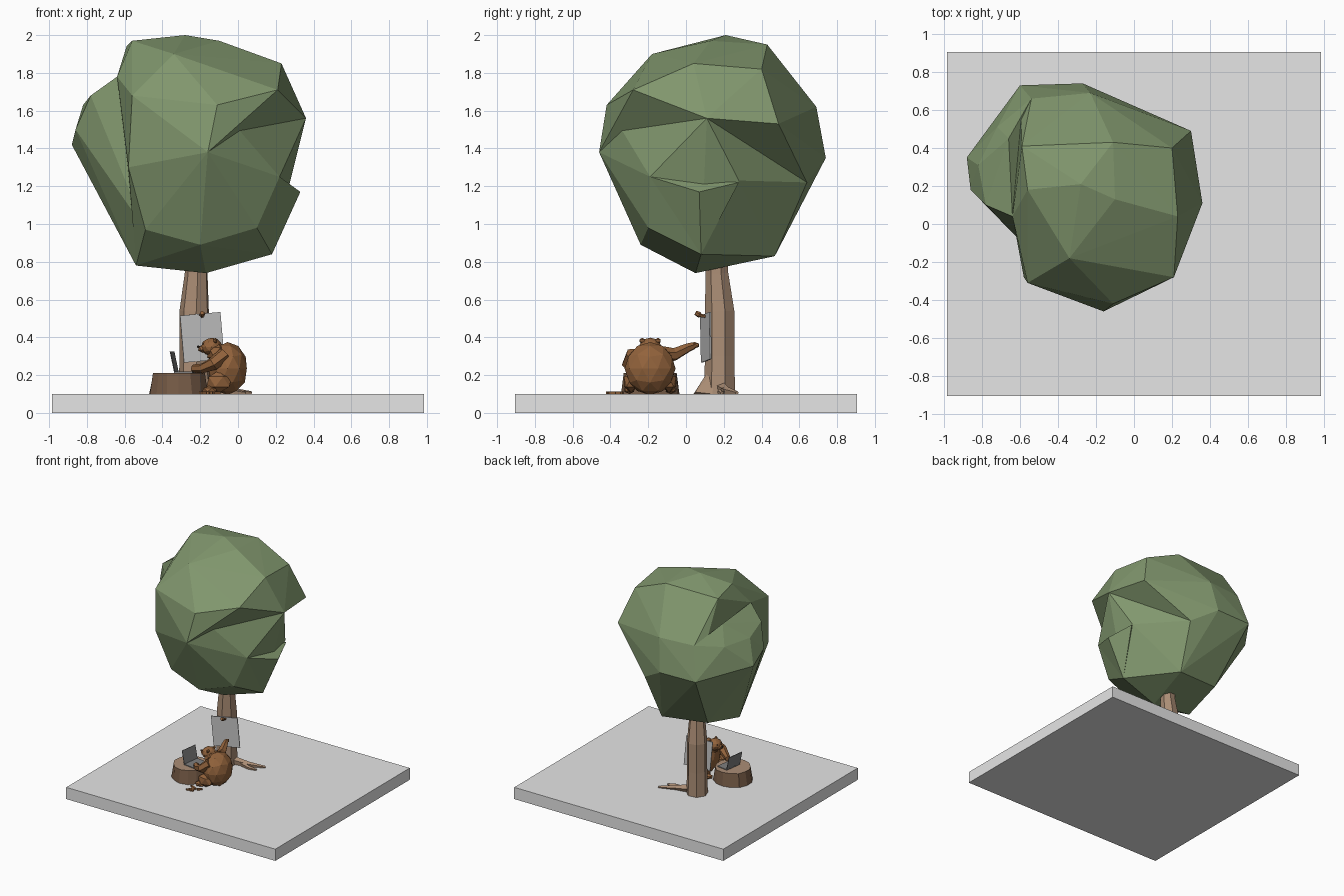
import bpy, bmesh, math, random
from mathutils import Vector, Matrix

random.seed(4)
cube = bpy.data.objects.get("Cube")
if cube:
    bpy.data.objects.remove(cube, do_unlink=True)


def material(name, r, g, b):
    m = bpy.data.materials.new(name)
    m.use_nodes = True
    m.diffuse_color = (r, g, b, 1)
    m.node_tree.nodes["Principled BSDF"].inputs["Base Color"].default_value = (r, g, b, 1)
    return m


GREY = material("pale grey ground", .79, .79, .79)
GREEN = material("leaf green", .22, .31, .155)
TAN = material("light wood", .41, .27, .18)
BARK = material("dark bark", .19, .11, .065)
FUR = material("brown fur", .29, .125, .045)
BOARD = material("sign grey", .55, .55, .55)
METAL = material("dark metal", .21, .21, .21)
NOSE = material("dark nose", .03, .02, .015)


def finish(name, bm, *mats):
    bmesh.ops.recalc_face_normals(bm, faces=bm.faces)
    mesh = bpy.data.meshes.new(name)
    bm.to_mesh(mesh)
    bm.free()
    ob = bpy.data.objects.new(name, mesh)
    for m in mats:
        mesh.materials.append(m)
    bpy.context.collection.objects.link(ob)


def hull(name, points, mat):
    bm = bmesh.new()
    for p in points:
        bm.verts.new(p)
    bmesh.ops.convex_hull(bm, input=bm.verts)
    bmesh.ops.delete(bm, geom=[v for v in bm.verts if not v.link_faces], context='VERTS')
    finish(name, bm, mat)


def box(name, loc, size, mat, rot=Matrix()):
    bm = bmesh.new()
    bmesh.ops.create_cube(bm, size=1, matrix=Matrix.Translation(loc) @ rot @ Matrix.Diagonal((*size, 1)))
    finish(name, bm, mat)


def ball(name, loc, radii, mat, detail=1):
    bm = bmesh.new()
    bmesh.ops.create_icosphere(bm, subdivisions=detail, radius=1,
                               matrix=Matrix.Translation(loc) @ Matrix.Diagonal((*radii, 1)))
    finish(name, bm, mat)


def limb(name, path, radii, mat, sides=6):
    """Faceted tube along a path with a radius at each point."""
    bm = bmesh.new()
    pts = [Vector(p) for p in path]
    ref = (pts[-1] - pts[0]).orthogonal()
    rings = []
    for i, p in enumerate(pts):
        d = (pts[min(i + 1, len(pts) - 1)] - pts[max(i - 1, 0)]).normalized()
        u = (ref - ref.project(d)).normalized()
        w = d.cross(u)
        rings.append([bm.verts.new(p + radii[i] * (u * math.cos(t) + w * math.sin(t)))
                      for t in (math.tau * (k + .5) / sides for k in range(sides))])
    for a, b in zip(rings, rings[1:]):
        for k in range(sides):
            n = (k + 1) % sides
            bm.faces.new((a[k], a[n], b[n], b[k]))
    bm.faces.new(rings[0])
    bm.faces.new(rings[-1])
    finish(name, bm, mat)


# Ground slab
box("ground_slab", (0, 0, .05), (1.97, 1.81, .1), GREY)

# Tree crown: upper and lower masses share a middle band, plus two lumps
top = [(-.28, .21, 2), (-.56, .18, 1.97), (-.59, .41, 1.94), (-.11, .43, 1.95), (-.1, .13, 1.97),
       (.23, .04, 1.85), (.2, .4, 1.82), (-.64, .04, 1.78), (-.34, -.18, 1.9), (.3, .49, 1.53),
       (.21, -.28, 1.71), (-.54, .66, 1.62), (-.23, .69, 1.62)]
middle = [(-.11, -.42, 1.63), (.36, .11, 1.56), (-.16, -.46, 1.38), (-.56, -.31, 1.68),
          (-.58, -.28, 1.3), (-.6, .73, 1.35), (-.27, .74, 1.35), (-.06, .64, 1.22)]
bottom = [(.22, -.19, 1.25), (.25, .28, 1.23), (.18, .08, .84), (-.17, .05, .74), (-.54, .05, .78),
          (-.49, -.2, .97), (-.2, -.24, .89), (.1, -.2, .98), (-.1, .47, .83), (-.5, .42, .86)]
hull("crown_upper", top + middle, GREEN)
hull("crown_lower", middle + bottom, GREEN)
hull("crown_side_lump", [
    (-.88, .35, 1.42), (-.86, .18, 1.5), (-.78, .1, 1.68), (-.82, .31, 1.63), (-.72, .51, 1.6),
    (-.7, .12, 1.2), (-.64, .04, 1.78), (-.66, .45, 1.76), (-.6, .73, 1.35), (-.54, .66, 1.62),
    (-.54, .05, .78), (-.5, .42, .86), (-.49, -.2, .97)], GREEN)
hull("crown_low_lump", [
    (.33, .07, 1.17), (.22, -.19, 1.25), (.26, .28, 1.22), (.18, .08, .84), (-.1, .1, 1.2)], GREEN)

# Trunk and roots
limb("trunk", [(-.23, .18, .1), (-.23, .18, .3), (-.23, .18, .54), (-.22, .165, .74), (-.22, .16, .95)],
     [.085, .08, .08, .062, .06], TAN, 7)
hull("front_root", [(-.27, .13, .1), (-.15, .14, .1), (-.2, .04, .1), (-.18, .05, .11),
                    (-.21, .11, .21), (-.18, .15, .22)], TAN)
limb("side_root", [(-.18, .19, .13), (-.05, .22, .115), (.07, .27, .105)], [.035, .022, .01], TAN, 5)
limb("side_root_fork", [(-.1, .2, .115), (-.02, .18, .11), (.04, .19, .105)], [.022, .016, .008], TAN, 5)

# Sign pinned on the trunk
tilt = Matrix.Rotation(math.radians(13), 4, 'Z') @ Matrix.Rotation(math.radians(-5), 4, 'Y')
box("sign_board", (-.19, .105, .4), (.22, .008, .25), BOARD, tilt)
limb("sign_peg", [(-.19, .14, .505), (-.19, .08, .515), (-.19, .07, .52), (-.19, .05, .53)],
     [.008, .009, .016, .012], FUR)

# Stump: tapered drum with a pale cut top
bm = bmesh.new()
bmesh.ops.create_cone(bm, cap_ends=True, segments=14, radius1=.155, radius2=.14, depth=.11,
                      matrix=Matrix.Translation((-.315, -.185, .155)))
for v in bm.verts:
    v.co.x += random.uniform(-.006, .006)
    v.co.y += random.uniform(-.006, .006)
bm.normal_update()
for f in bm.faces:
    f.material_index = int(f.normal.z > .9)
finish("stump", bm, BARK, TAN)

# Laptop on the stump
turn = Matrix.Rotation(math.radians(-8), 4, 'Z')
box("laptop_base", (-.28, -.175, .215), (.1, .15, .006), METAL, turn)
box("laptop_screen", (-.338, -.168, .272), (.004, .15, .11), METAL,
    turn @ Matrix.Rotation(math.radians(-12), 4, 'Y'))

# Seated animal: body, head and face
Y = -.19
ball("body", (-.055, Y, .235), (.107, .135, .14), FUR, 2)
ball("neck", (-.11, Y, .32), (.06, .085, .06), FUR)
ball("head", (-.14, Y, .35), (.056, .06, .048), FUR, 2)
ball("muzzle", (-.185, Y, .34), (.03, .03, .023), FUR)
ball("nose", (-.21, Y, .35), (.009, .012, .008), NOSE)
for side, s in (("left", -1), ("right", 1)):
    ball(side + "_ear", (-.12, Y + s * .042, .382), (.012, .016, .016), FUR)
    ball(side + "_eye", (-.184, Y + s * .028, .365), (.005, .005, .005), NOSE)
    ball(side + "_thigh", (-.1, Y + s * .1, .165), (.075, .045, .06), FUR)
    ball(side + "_foot", (-.15, Y + s * .11, .122), (.045, .03, .022), FUR)

# Typing arm and pointing arm
limb("typing_arm", [(-.07, -.28, .31), (-.13, -.305, .26), (-.19, -.27, .235), (-.235, -.23, .235)],
     [.04, .036, .026, .022], FUR)
limb("pointing_arm", [(-.09, -.13, .31), (-.11, -.06, .31), (-.13, .01, .345), (-.14, .04, .355)],
     [.045, .035, .025, .02], FUR)
ball("pointing_hand", (-.14, .045, .358), (.02, .028, .018), FUR)

# Wood chips on the ground
for i in range(7):
    c = Vector((random.uniform(-.19, -.09), random.uniform(-.41, -.32), .107))
    box("wood_chip_%d" % i, c, (.04, .014, .012), FUR,
        Matrix.Rotation(random.uniform(0, 3), 4, 'Z'))
